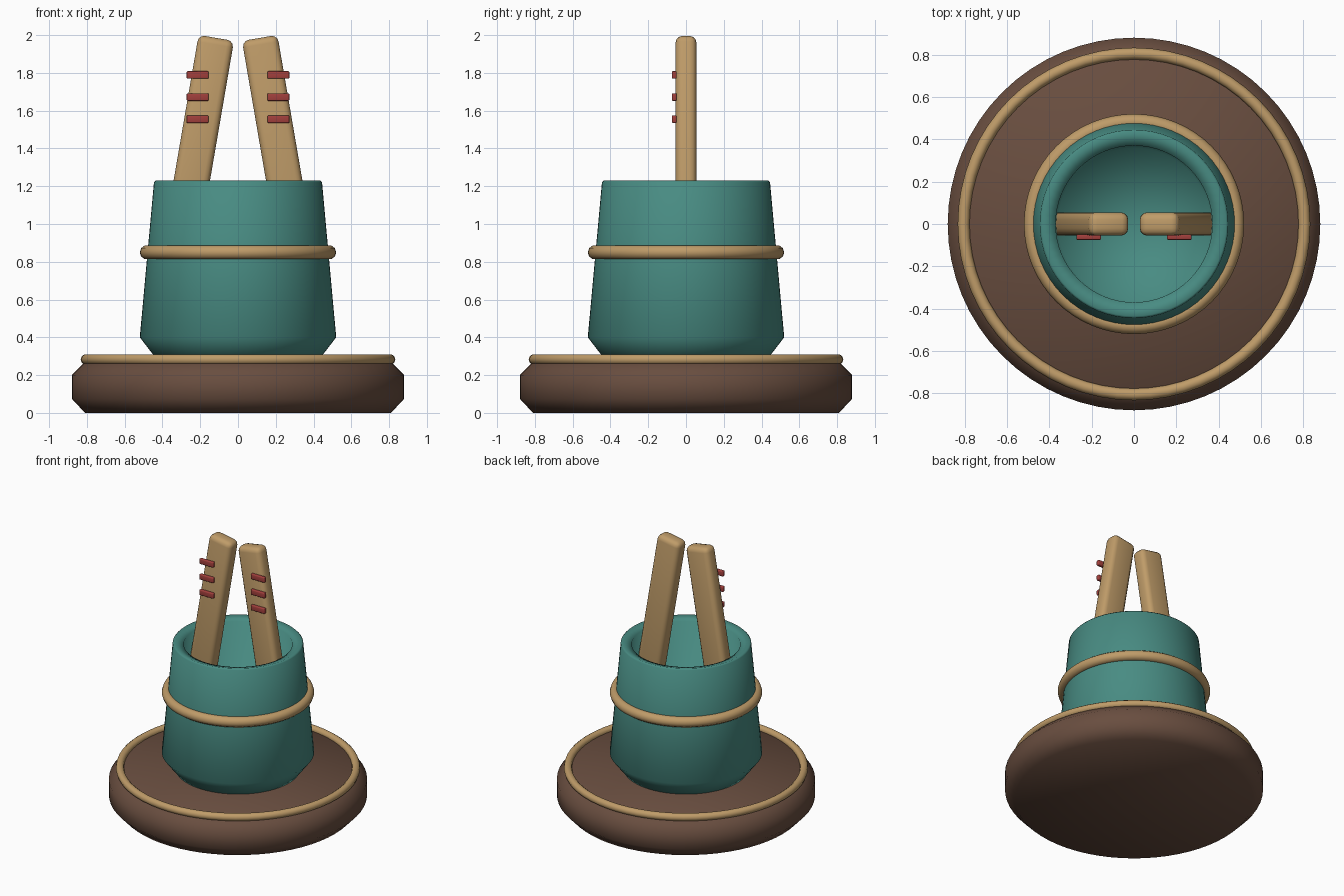
import bpy, bmesh, math
from mathutils import Matrix, Vector

cube = bpy.data.objects.get("Cube")
if cube:
    bpy.data.objects.remove(cube, do_unlink=True)

SEGMENTS = 64


def material(name, color):
    m = bpy.data.materials.new(name)
    m.use_nodes = True
    m.diffuse_color = (*color, 1)
    m.node_tree.nodes["Principled BSDF"].inputs["Base Color"].default_value = (*color, 1)
    return m


brown = material("dark brown", (0.14, 0.075, 0.05))
teal = material("teal", (0.065, 0.26, 0.225))
tan = material("tan wood", (0.52, 0.33, 0.14))
red = material("red", (0.36, 0.05, 0.045))


def finish(name, bm, mat):
    """Turn a bmesh into a smooth shaded object."""
    bmesh.ops.recalc_face_normals(bm, faces=bm.faces)
    for f in bm.faces:
        f.smooth = True
    me = bpy.data.meshes.new(name)
    bm.to_mesh(me)
    bm.free()
    me.materials.append(mat)
    ob = bpy.data.objects.new(name, me)
    bpy.context.collection.objects.link(ob)
    return ob


def lathe(name, profile, mat, closed=False):
    """Revolve (radius, z) points around the z axis."""
    bm = bmesh.new()
    verts = [bm.verts.new((r, 0, z)) for r, z in profile]
    pairs = list(zip(verts, verts[1:]))
    if closed:
        pairs.append((verts[-1], verts[0]))
    edges = [bm.edges.new(p) for p in pairs]
    bmesh.ops.spin(bm, geom=verts + edges, cent=(0, 0, 0), axis=(0, 0, 1),
                   angle=math.tau, steps=SEGMENTS)
    bmesh.ops.remove_doubles(bm, verts=bm.verts, dist=0.0005)
    return finish(name, bm, mat)


def ring(name, radius, thickness, z, mat):
    steps = [math.tau * i / 10 for i in range(10)]
    lathe(name, [(radius + thickness * math.cos(a), z + thickness * math.sin(a))
                 for a in steps], mat, closed=True)


def box(name, size, center, tilt, bevel, mat):
    bm = bmesh.new()
    bmesh.ops.create_cube(bm, size=1)
    bmesh.ops.scale(bm, vec=size, verts=bm.verts)
    bmesh.ops.bevel(bm, geom=bm.edges[:], offset=bevel, segments=3,
                    profile=0.5, affect='EDGES')
    ob = finish(name, bm, mat)
    ob.matrix_world = Matrix.Translation(center) @ Matrix.Rotation(tilt, 4, 'Y')


# Round base with a raised rim
lathe("base", [(0, 0), (0.81, 0), (0.88, 0.075), (0.88, 0.2),
               (0.80, 0.28), (0, 0.28)], brown)
ring("base_rim", 0.805, 0.028, 0.283, tan)

# Hollow tapered pot with a band around it
lathe("pot", [(0, 0.27), (0.42, 0.27), (0.52, 0.40), (0.445, 1.22), (0.435, 1.23),
              (0.37, 1.21), (0.36, 0.5), (0, 0.5)], teal)
ring("pot_band", 0.482, 0.038, 0.85, tan)

# Leaning slats with three stripes each
LEAN, LENGTH = 0.17, 1.3
for side, s in (("left", 1), ("right", -1)):
    top = Vector((s * 0.115, 0, 1.985))
    down = Vector((s * math.sin(LEAN), 0, -math.cos(LEAN)))
    box(side + "_slat", (0.19, 0.11, LENGTH), top + down * LENGTH / 2,
        -s * LEAN, 0.035, tan)
    for i in range(3):
        box(f"{side}_stripe_{i + 1}", (0.116, 0.025, 0.04),
            (s * 0.214, -0.0625, 1.555 + i * 0.117), 0, 0.006, red)
